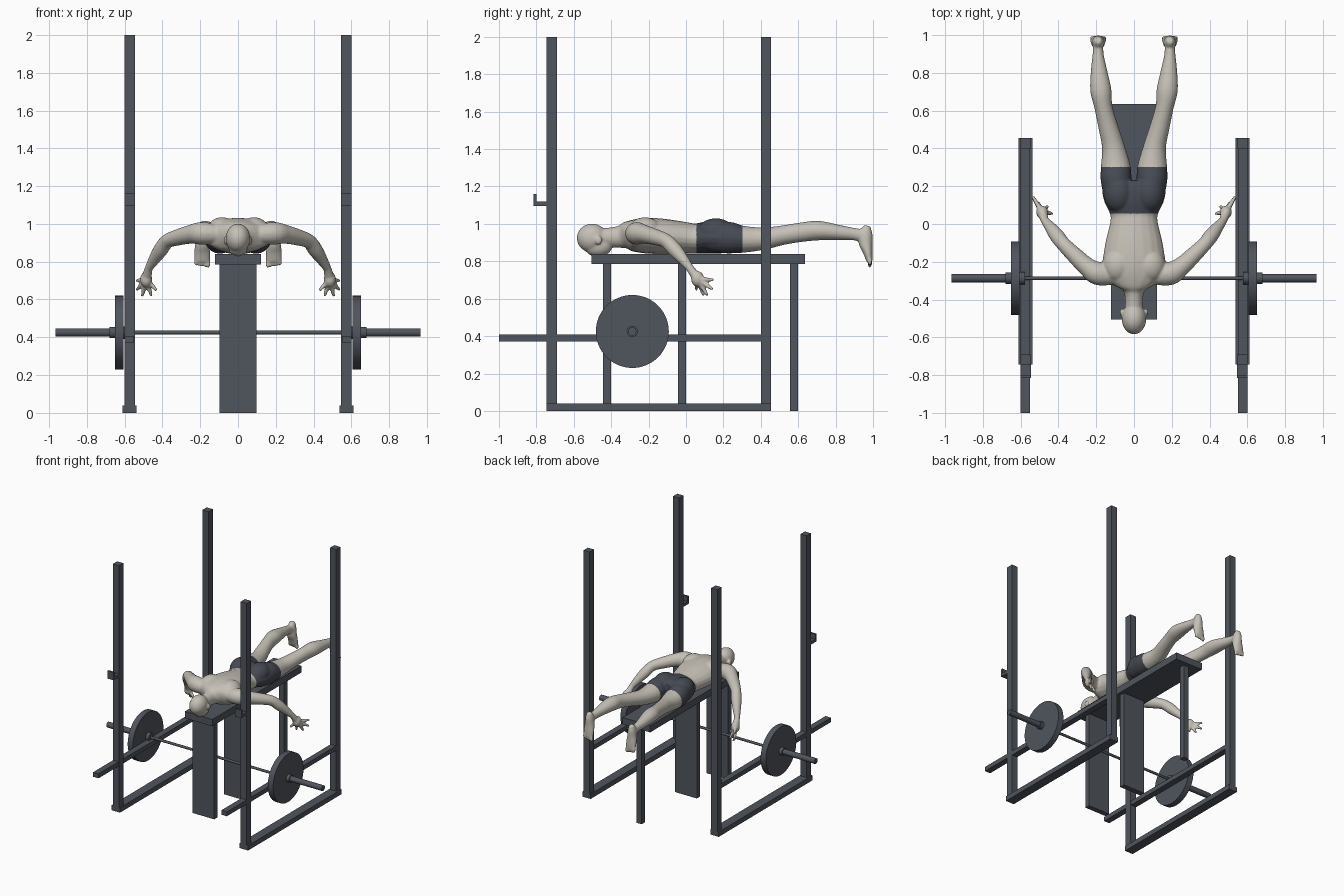
import bpy
import bmesh
from math import cos, sin, pi
from mathutils import Vector, Matrix

cube = bpy.data.objects.get("Cube")
if cube:
    bpy.data.objects.remove(cube, do_unlink=True)


def material(name, rgb):
    mat = bpy.data.materials.new(name)
    mat.use_nodes = True
    mat.diffuse_color = (*rgb, 1)
    mat.node_tree.nodes["Principled BSDF"].inputs["Base Color"].default_value = (*rgb, 1)
    return mat


steel = material("dark steel", (0.08, 0.09, 0.11))
skin = material("pale skin", (0.56, 0.53, 0.47))
cloth = material("charcoal cloth", (0.06, 0.068, 0.085))


def box(name, low, high):
    low, high = Vector(low), Vector(high)
    bpy.ops.mesh.primitive_cube_add(size=1, location=(low + high) / 2)
    obj = bpy.context.object
    obj.name = name
    obj.scale = high - low
    obj.data.materials.append(steel)


def rod(name, x_start, x_end, radius, sides=48):
    centre = ((x_start + x_end) / 2, -0.287, 0.425)
    bpy.ops.mesh.primitive_cylinder_add(vertices=sides, radius=radius, depth=abs(x_end - x_start),
                                        location=centre, rotation=(0, pi / 2, 0))
    obj = bpy.context.object
    obj.name = name
    obj.data.materials.append(steel)
    bpy.ops.object.shade_smooth_by_angle()


# Rack: each side is a pair of uprights, a floor rail, a safety bar and a hook
for side, label in ((1, "left"), (-1, "right")):
    def side_box(part, y, z, inner=0.545, outer=0.6):
        a, b = sorted((side * inner, side * outer))
        box(f"{label}_{part}", (a, y[0], z[0]), (b, y[1], z[1]))

    side_box("front_upright", (-0.745, -0.69), (0, 2))
    side_box("rear_upright", (0.4, 0.455), (0, 2))
    side_box("floor_rail", (-0.745, 0.455), (0, 0.04), 0.537, 0.612)
    side_box("safety_bar", (-1, 0.4), (0.372, 0.408), 0.551)
    side_box("hook_shelf", (-0.815, -0.745), (1.097, 1.12))
    side_box("hook_lip", (-0.815, -0.8), (1.097, 1.16))

    # Barbell ends
    rod(f"{label}_inner_collar", side * 0.577, side * 0.607, 0.033)
    rod(f"{label}_weight_plate", side * 0.605, side * 0.652, 0.195, 64)
    rod(f"{label}_outer_collar", side * 0.65, side * 0.68, 0.03)
    rod(f"{label}_sleeve", side * 0.6, side * 0.965, 0.022)
rod("barbell_shaft", -0.6, 0.6, 0.01, 24)

# Bench: a board on two wide panels and one rear post
box("bench_board", (-0.123, -0.505, 0.785), (0.123, 0.635, 0.84))
box("bench_front_panel", (-0.097, -0.443, 0), (0.097, -0.402, 0.785))
box("bench_middle_panel", (-0.097, -0.044, 0), (0.097, 0, 0.785))
box("bench_rear_post", (-0.022, 0.556, 0), (0.022, 0.6, 0.785))

# Body: overlapping closed volumes gathered in one mesh, then fused
bm = bmesh.new()
UP = Vector((0, 0, 1))


def ball(centre, radii):
    place = Matrix.Translation(centre) @ Matrix.Diagonal((*radii, 1))
    bmesh.ops.create_uvsphere(bm, u_segments=24, v_segments=16, radius=1, matrix=place)


def spline(rows, steps=4):
    """Smoothly interpolate between rows of numbers."""
    rows = [Vector(r) for r in rows]
    out = []
    for i in range(len(rows) - 1):
        a, b, c, d = rows[max(i - 1, 0)], rows[i], rows[i + 1], rows[min(i + 2, len(rows) - 1)]
        for k in range(steps):
            t = k / steps
            out.append(b + (c - a) * (t / 2) + (2 * a - 5 * b + 4 * c - d) * (t * t / 2)
                       + (3 * b - a - 3 * c + d) * (t ** 3 / 2))
    return out + [rows[-1]]


def loft(rows, mirror=1, ref=UP, sides=20):
    """Closed tube through rows of x, y, z, half width, half height."""
    rows = spline(rows)
    centres = [Vector((mirror * r[0], r[1], r[2])) for r in rows]
    rings = []
    for i, r in enumerate(rows):
        along = (centres[min(i + 1, len(rows) - 1)] - centres[max(i - 1, 0)]).normalized()
        across = along.cross(ref).normalized()
        over = across.cross(along)
        rings.append([bm.verts.new(centres[i] + across * (r[3] * cos(a)) + over * (r[4] * sin(a)))
                      for a in (2 * pi * k / sides for k in range(sides))])
    for lower, upper in zip(rings, rings[1:]):
        for k in range(sides):
            n = (k + 1) % sides
            bm.faces.new((lower[k], lower[n], upper[n], upper[k]))
    bm.faces.new(rings[0][::-1])
    bm.faces.new(rings[-1])


# Head and neck
ball((0, -0.502, 0.924), (0.065, 0.082, 0.077))
ball((0, -0.47, 0.88), (0.052, 0.075, 0.056))
ball((0, -0.48, 0.83), (0.012, 0.022, 0.016))

# Torso from neck to hips
loft([(0, -0.46, 0.925, 0.048, 0.05),
      (0, -0.36, 0.93, 0.054, 0.058),
      (0, -0.315, 0.938, 0.12, 0.075),
      (0, -0.27, 0.938, 0.185, 0.088),
      (0, -0.2, 0.937, 0.168, 0.096),
      (0, -0.1, 0.932, 0.152, 0.093),
      (0, 0, 0.925, 0.128, 0.084),
      (0, 0.05, 0.922, 0.126, 0.08),
      (0, 0.12, 0.927, 0.158, 0.086),
      (0, 0.19, 0.925, 0.168, 0.083),
      (0, 0.23, 0.925, 0.13, 0.065)])

elbow, wrist = (0.375, -0.105, 0.908), (0.473, 0.02, 0.765)
finger_tips = ((0.537, 0.147, 0.7), (0.537, 0.143, 0.65), (0.507, 0.115, 0.617),
               (0.457, 0.095, 0.617), (0.43, 0.055, 0.648))

for side in (1, -1):
    ball((side * 0.065, -0.468, 0.913), (0.01, 0.02, 0.024))
    ball((side * 0.08, 0.16, 0.955), (0.08, 0.1, 0.075))
    ball((side * 0.085, -0.22, 0.965), (0.08, 0.09, 0.07))

    # Arm
    loft([(0.1, -0.27, 0.945, 0.05, 0.05),
          (0.19, -0.262, 0.95, 0.062, 0.06),
          (0.25, -0.225, 0.945, 0.05, 0.05),
          (0.32, -0.16, 0.928, 0.043, 0.043),
          (*elbow, 0.038, 0.038),
          (0.41, -0.06, 0.862, 0.039, 0.039),
          (0.445, -0.015, 0.81, 0.03, 0.03),
          (*wrist, 0.021, 0.021)], side)

    # Hand with splayed fingers
    palm = Vector((0.486, 0.062, 0.706))
    ball((side * palm.x, palm.y, palm.z), (0.032, 0.035, 0.042))
    loft([(*wrist, 0.021, 0.021), (*palm, 0.028, 0.026)], side)
    for tip in finger_tips:
        loft([(*palm, 0.015, 0.015),
              (*palm.lerp(Vector(tip), 0.6), 0.012, 0.012),
              (*tip, 0.008, 0.008)], side, sides=10)

    # Leg
    loft([(0.09, 0.12, 0.925, 0.06, 0.07),
          (0.095, 0.22, 0.927, 0.08, 0.085),
          (0.097, 0.3, 0.918, 0.079, 0.073),
          (0.11, 0.41, 0.921, 0.06, 0.06),
          (0.138, 0.52, 0.94, 0.052, 0.052),
          (0.162, 0.62, 0.956, 0.048, 0.052),
          (0.176, 0.71, 0.964, 0.056, 0.052),
          (0.186, 0.82, 0.954, 0.042, 0.04),
          (0.19, 0.9, 0.945, 0.029, 0.033),
          (0.19, 0.955, 0.935, 0.028, 0.036)], side)

    # Foot hanging down, with toes
    loft([(0.19, 0.972, 0.99, 0.018, 0.016),
          (0.19, 0.962, 0.955, 0.03, 0.035),
          (0.19, 0.96, 0.9, 0.036, 0.037),
          (0.19, 0.972, 0.85, 0.042, 0.026),
          (0.19, 0.981, 0.8, 0.042, 0.016)], side, ref=Vector((0, 1, 0)))
    for k in range(5):
        x = 0.156 + k * 0.017
        ball((side * x, 0.983, 0.79 + k * 0.003), (0.009, 0.012, 0.024))

bmesh.ops.recalc_face_normals(bm, faces=bm.faces[:])
mesh = bpy.data.meshes.new("lying_figure")
bm.to_mesh(mesh)
bm.free()
figure = bpy.data.objects.new("lying_figure", mesh)
bpy.context.collection.objects.link(figure)

# Fuse and soften the volumes
remesh = figure.modifiers.new("fuse", "REMESH")
remesh.mode = "VOXEL"
remesh.voxel_size = 0.0065
soften = figure.modifiers.new("soften", "SMOOTH")
soften.factor = 0.5
soften.iterations = 4
graph = bpy.context.evaluated_depsgraph_get()
fused = bpy.data.meshes.new_from_object(figure.evaluated_get(graph))
figure.modifiers.clear()
figure.data = fused
fused.materials.clear()
fused.materials.append(skin)
fused.materials.append(cloth)

# Shorts cover the hips and upper thighs
for face in fused.polygons:
    face.use_smooth = True
    c = face.center
    face.material_index = int(0.055 < c.y < 0.302 and abs(c.x) < 0.25)
